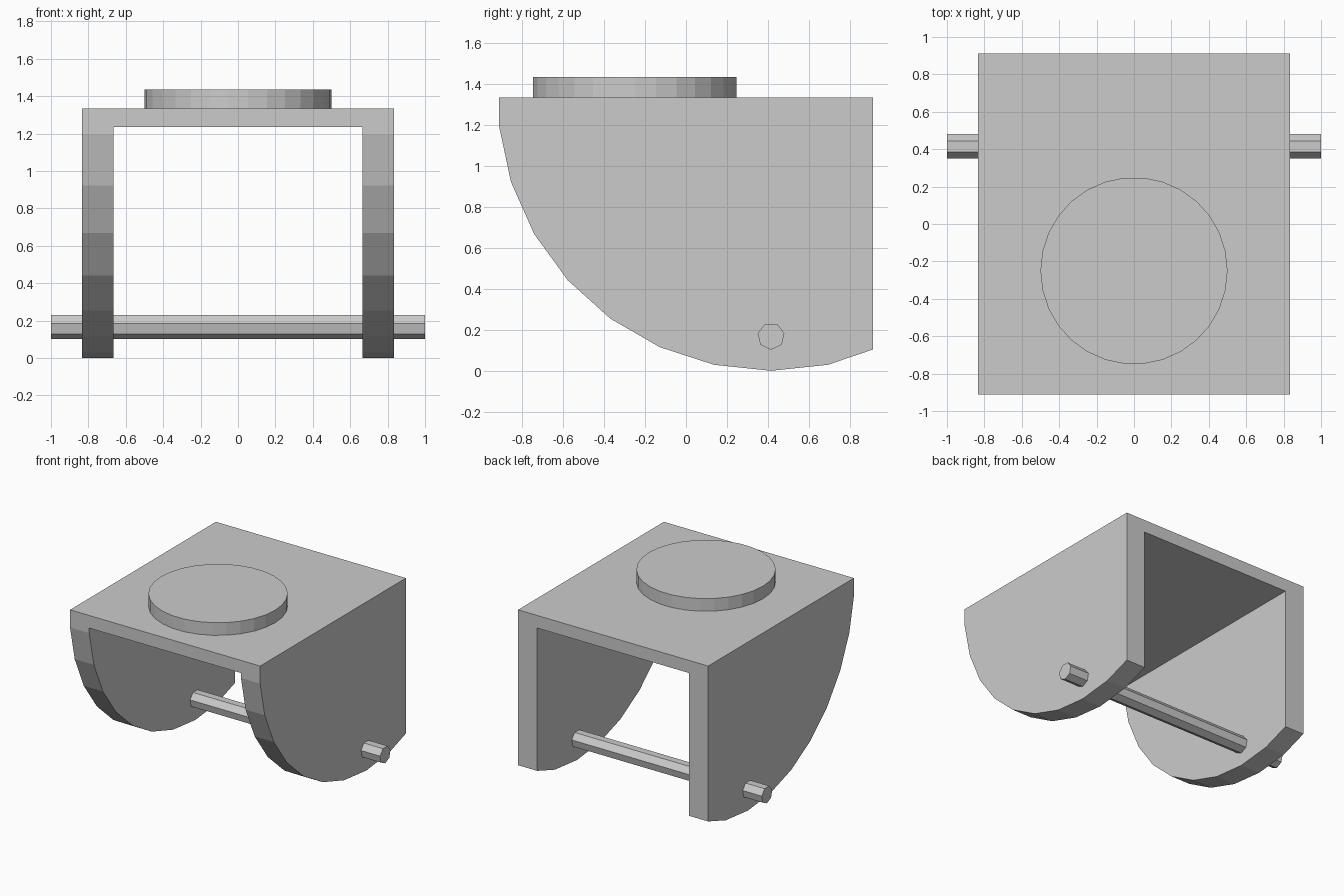
import bpy, bmesh, math
from mathutils import Vector

if "Cube" in bpy.data.objects:
    bpy.data.objects.remove(bpy.data.objects["Cube"])

R, CY, TOP, BACK = 1.335, 0.415, 1.335, 0.9125   # cheek arc radius, arc centre y, top height, back plane
HALF, INNER, PLATE = 0.833, 0.665, 0.1           # half widths and top plate thickness


def prism(name, points, direction):
    """Extrude a closed 3D outline along a direction."""
    bm = bmesh.new()
    face = bm.faces.new([bm.verts.new(p) for p in points])
    ext = bmesh.ops.extrude_face_region(bm, geom=[face])
    moved = [g for g in ext["geom"] if isinstance(g, bmesh.types.BMVert)]
    bmesh.ops.translate(bm, verts=moved, vec=Vector(direction))
    bmesh.ops.recalc_face_normals(bm, faces=bm.faces[:])
    mesh = bpy.data.meshes.new(name)
    bm.to_mesh(mesh)
    bm.free()
    obj = bpy.data.objects.new(name, mesh)
    bpy.context.collection.objects.link(obj)
    return obj


# Bracket: faceted arc outline, cut flat at the back, extruded across the width
profile = [(-BACK, TOP)]
for step in range(7, -2, -1):
    a = math.radians(12 * step)
    profile.append((CY - R * math.sin(a), TOP - R * math.cos(a)))
profile += [(BACK, 0.104), (BACK, TOP)]
bracket = prism("fork_bracket", [(-HALF, y, z) for y, z in profile], (2 * HALF, 0, 0))

# Slot between the two cheeks, leaving the top plate
slot = [(-INNER, -0.5), (INNER, -0.5), (INNER, TOP - PLATE), (-INNER, TOP - PLATE)]
cutter = prism("slot_cutter", [(x, -1.5, z) for x, z in slot], (0, 3, 0))
cutter.hide_render = True
mod = bracket.modifiers.new("slot", "BOOLEAN")
mod.operation = "DIFFERENCE"
mod.solver = "EXACT"
mod.object = cutter
bpy.context.view_layer.objects.active = bracket
bpy.ops.object.modifier_apply(modifier=mod.name)
bpy.data.objects.remove(cutter)

# Round swivel disc on top
angles = [2 * math.pi * i / 30 for i in range(30)]
prism("swivel_disc", [(0.5 * math.cos(a), -0.25 + 0.5 * math.sin(a), TOP) for a in angles], (0, 0, 0.1))

# Seven-sided axle through both cheeks
angles = [2 * math.pi * i / 7 for i in range(7)]
prism("axle_pin", [(-1, CY + 0.0667 * math.sin(a), 0.169 - 0.0667 * math.cos(a)) for a in angles], (2, 0, 0))
